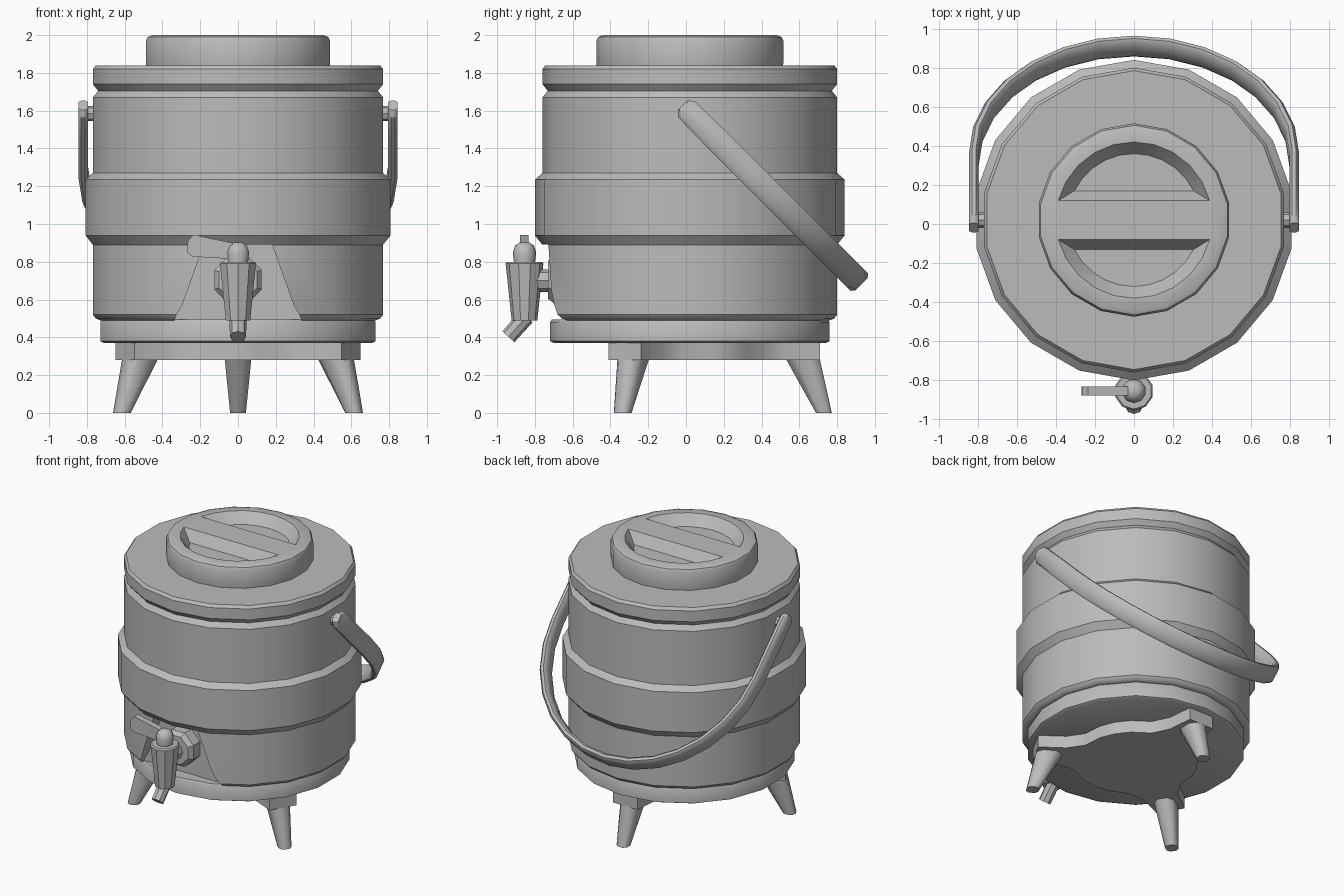
import bpy, bmesh, math
from mathutils import Vector, Matrix

if "Cube" in bpy.data.objects:
    bpy.data.objects.remove(bpy.data.objects["Cube"])

CY = 0.02  # y of the vessel axis
grey = bpy.data.materials.new("grey metal")
grey.diffuse_color = (0.5, 0.5, 0.5, 1)
grey.use_nodes = True
grey.node_tree.nodes["Principled BSDF"].inputs["Base Color"].default_value = grey.diffuse_color


def finish(name, bm, angle=35):
    bmesh.ops.recalc_face_normals(bm, faces=bm.faces)
    me = bpy.data.meshes.new(name)
    bm.to_mesh(me)
    bm.free()
    ob = bpy.data.objects.new(name, me)
    bpy.context.collection.objects.link(ob)
    me.materials.append(grey)
    smooth(ob, angle)
    return ob


def smooth(ob, angle=35):
    bpy.ops.object.select_all(action='DESELECT')
    ob.select_set(True)
    bpy.context.view_layer.objects.active = ob
    bpy.ops.object.shade_smooth_by_angle(angle=math.radians(angle))


def loft(name, rings, angle=35):
    """Skin a closed solid through rings of equal point count."""
    bm = bmesh.new()
    vs = [[bm.verts.new(p) for p in r] for r in rings]
    n = len(rings[0])
    for a, b in zip(vs, vs[1:]):
        for i in range(n):
            j = (i + 1) % n
            bm.faces.new((a[i], a[j], b[j], b[i]))
    bm.faces.new(vs[0][::-1])
    bm.faces.new(vs[-1])
    return finish(name, bm, angle)


def lathe(name, profile, x=0, y=CY, sides=18, angle=35):
    """Turn (radius, z) pairs around a vertical axis."""
    rings = []
    for r, z in profile:
        rings.append([(x + r * math.cos(t), y + r * math.sin(t), z) for t in
                      (2 * math.pi * i / sides - math.pi / 2 for i in range(sides))])
    return loft(name, rings, angle)


def tube(name, stations, sides=8, phase=0.0):
    """Straight turned part through (point, radius) stations."""
    d = (Vector(stations[-1][0]) - Vector(stations[0][0])).normalized()
    q = d.to_track_quat('Z', 'Y').to_matrix()
    rings = [[Vector(p) + q @ Vector((r * math.cos(t), r * math.sin(t), 0)) for t in
              (2 * math.pi * (i + phase) / sides for i in range(sides))] for p, r in stations]
    return loft(name, rings)


def cut(ob, cutter):
    m = ob.modifiers.new("cut", 'BOOLEAN')
    m.operation, m.solver, m.object = 'DIFFERENCE', 'EXACT', cutter
    bpy.ops.object.select_all(action='DESELECT')
    ob.select_set(True)
    bpy.context.view_layer.objects.active = ob
    bpy.ops.object.modifier_apply(modifier=m.name)
    bpy.data.objects.remove(cutter)
    smooth(ob)


# vessel with groove under the lid and raised belly band
body = lathe("body", [(0.74, 0.49), (0.765, 0.50), (0.78, 0.52), (0.78, 0.89), (0.82, 0.94),
                      (0.82, 1.235), (0.78, 1.27), (0.78, 1.67), (0.752, 1.705), (0.78, 1.74),
                      (0.78, 1.82), (0.765, 1.84), (0.45, 1.84)])
# tapered recess behind the tap
outline = [(-0.345, 0.45), (0.345, 0.45), (0.33, 0.51), (0.295, 0.57), (0.18, 0.892),
           (-0.18, 0.892), (-0.295, 0.57), (-0.33, 0.51)]
cut(body, loft("recess_cutter", [[(x, y, z) for x, z in outline] for y in (-1.0, -0.62)]))

# base ring
lathe("base_ring", [(0.72, 0.37), (0.74, 0.38), (0.74, 0.48), (0.73, 0.495), (0.4, 0.495)])

# screw cap with two finger scoops leaving a grip bar
cap = lathe("cap", [(0.49, 1.82), (0.495, 1.85), (0.495, 1.97), (0.485, 1.99), (0.46, 2.0)])
for s in (1, -1):
    rings = []
    for z, r, e in ((1.925, 0.34, 0.15), (2.0, 0.40, 0.10), (2.03, 0.42, 0.10)):
        a0 = math.asin(e / r)
        rings.append([(r * math.cos(a), CY + s * r * math.sin(a), z) for a in
                      (a0 + (math.pi - 2 * a0) * i / 10 for i in range(11))])
    cut(cap, loft("scoop_cutter", rings))

# three-armed stand plate and legs
stand = []
for k in range(3):
    a = math.pi / 2 + k * 2 * math.pi / 3
    m = Matrix.Rotation(a, 3, 'Z')
    for u, v in ((0.50, -0.12), (0.69, -0.10), (0.69, 0.10), (0.50, 0.12)):
        stand.append(m @ Vector((u, v, 0)))
    for t in (25, 45, 60, 75, 95):
        b = a + math.radians(t)
        stand.append(Vector((0.42 * math.cos(b), 0.42 * math.sin(b), 0)))
    # splayed leg, rounded square section
    rings = []
    for z, c, hu, hv in ((0.0, 0.71, 0.042, 0.042), (0.30, 0.593, 0.092, 0.072)):
        pts = [(1, -.5), (1, .5), (.5, 1), (-.5, 1), (-1, .5), (-1, -.5), (-.5, -1), (.5, -1)]
        rings.append([m @ Vector((c + hu * p, hv * q, z)) + Vector((0, CY, 0)) for p, q in pts])
    loft("leg", rings, 50)
loft("stand_plate", [[p + Vector((0, CY, z)) for p in stand] for z in (0.28, 0.372)])

# swinging handle: straight arms and a half circle, tilted back 45 degrees
R, V0, H = 0.82, 0.44, math.sqrt(0.5)
path = [(R, -0.055, 0.035), (R, -0.025, 0.062), (R, 0.2, 0.065)]
n = 14
mid = [(R * math.cos(math.pi * i / n), V0 + R * math.sin(math.pi * i / n), 0.065) for i in range(n + 1)]
path += mid + [(-x, v, w) for x, v, w in reversed(path)]
rings = []
for x, v, w in path:
    out = Vector((x, max(v - V0, 0), 0)).normalized()
    ring = []
    for t, s in ((1, -.7), (1, .7), (.4, 1), (-.4, 1), (-1, .7), (-1, -.7), (-.4, -1), (.4, -1)):
        px, pv = x + out.x * 0.025 * t, v + out.y * 0.025 * t
        ring.append((px, CY + H * (pv + w * s), 1.59 + H * (w * s - pv)))
    rings.append(ring)
loft("handle", rings, 40)
for s in (1, -1):
    tube("handle_pin", [((s * 0.74, CY, 1.585), 0.04), ((s * 0.82, CY, 1.585), 0.04)])

# tap: flange, stem, tapered barrel, domed top, spout and lever
TY = -0.855
tube("tap_flange", [((0, -0.60, 0.705), 0.135), ((0, -0.70, 0.705), 0.135),
                    ((0, -0.73, 0.705), 0.11)], 8, 0.5)
tube("tap_stem", [((0, -0.70, 0.70), 0.06), ((0, TY, 0.70), 0.06)])
lathe("tap_barrel", [(0.068, 0.49), (0.10, 0.79), (0.092, 0.80)], y=TY, sides=10)
lathe("tap_dome", [(0.055, 0.79), (0.062, 0.85), (0.05, 0.885), (0.025, 0.903)], y=TY, sides=10, angle=50)
tube("tap_spout", [((0, -0.845, 0.51), 0.045), ((0, -0.94, 0.403), 0.043)])
lever = [(-0.235, 0.943), (-0.265, 0.915), (-0.27, 0.85), (-0.24, 0.827), (-0.03, 0.815), (-0.03, 0.90)]
loft("tap_lever", [[(x, y, z) for x, z in lever] for y in (-0.878, -0.833)])
